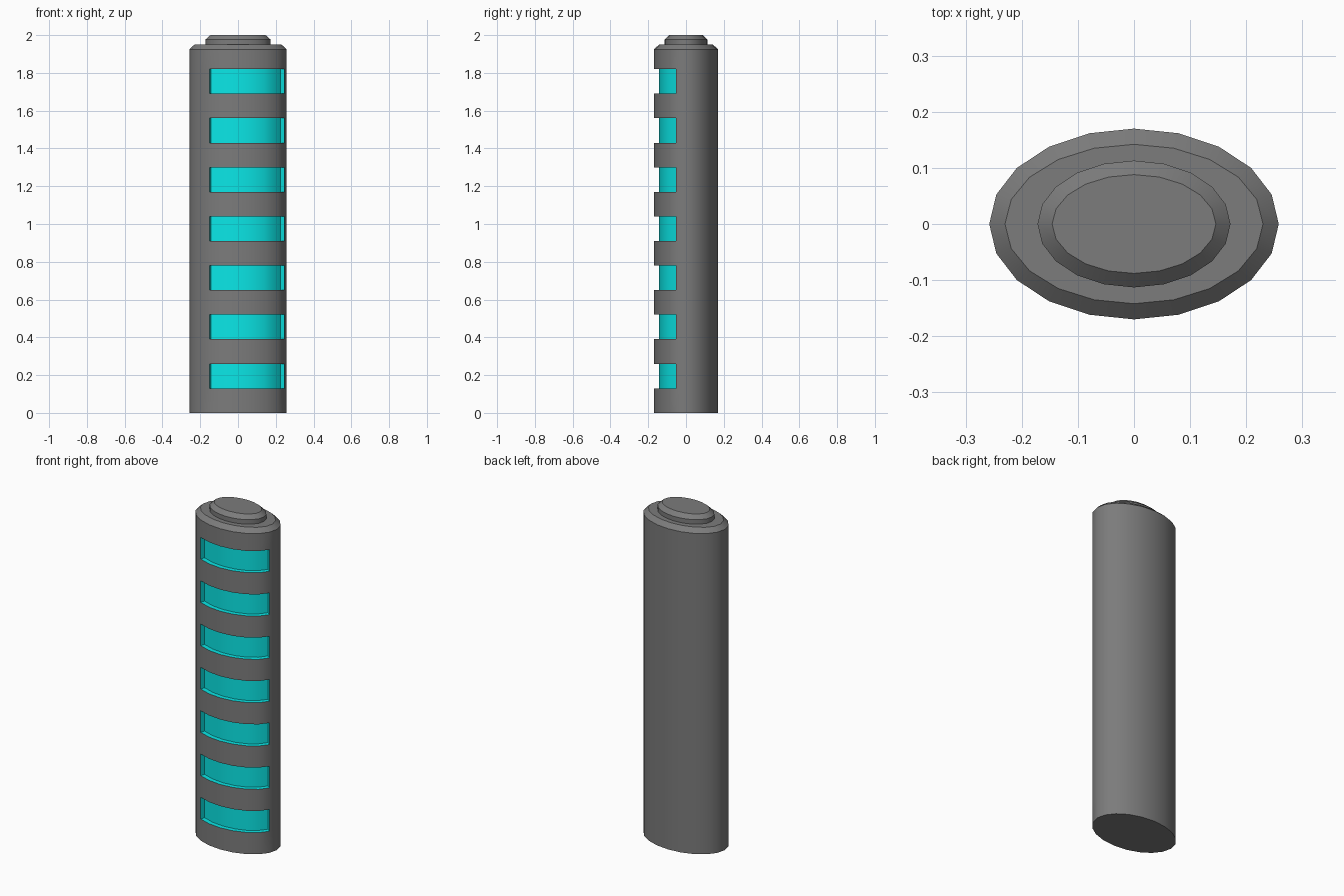
import bpy, bmesh
from math import sin, cos, radians
from mathutils import Vector

if "Cube" in bpy.data.objects:
    bpy.data.objects.remove(bpy.data.objects["Cube"])

SIDES = 20
A, B = 0.258, 0.17          # half width and half depth of the body
STEP = 0.13                 # height of each slot and of each gap
SLOT_COUNT = 7
FIRST, LAST = 13, 19        # corner numbers where a slot starts and ends
DEPTH = 0.027


def make_material(name, color):
    mat = bpy.data.materials.new(name)
    mat.diffuse_color = (*color, 1)
    mat.use_nodes = True
    mat.node_tree.nodes["Principled BSDF"].inputs["Base Color"].default_value = mat.diffuse_color
    return mat


dark_grey = make_material("dark_grey", (0.2, 0.2, 0.2))
teal = make_material("teal", (0.003, 0.8, 0.8))


def ellipse(a, b):
    return [Vector((a * cos(radians(18 * k)), b * sin(radians(18 * k)), 0))
            for k in range(SIDES)]


def at(p, z):
    return (p.x, p.y, z)


def finish(name, bm, material):
    bmesh.ops.remove_doubles(bm, verts=bm.verts, dist=1e-5)
    mesh = bpy.data.meshes.new(name)
    bm.to_mesh(mesh)
    bm.free()
    mesh.materials.append(material)
    obj = bpy.data.objects.new(name, mesh)
    bpy.context.collection.objects.link(obj)
    bpy.ops.object.select_all(action='DESELECT')
    obj.select_set(True)
    bpy.context.view_layer.objects.active = obj
    bpy.ops.object.shade_smooth_by_angle(angle=radians(35))
    return obj


def loft(name, levels, skip=lambda row, k: False):
    """Skin stacked ellipses (a, b, z), close both ends, leave skipped quads open."""
    bm = bmesh.new()
    rings = [[bm.verts.new(at(p, z)) for p in ellipse(a, b)] for a, b, z in levels]
    for row, (lo, hi) in enumerate(zip(rings, rings[1:])):
        for k in range(SIDES):
            n = (k + 1) % SIDES
            if not skip(row, k):
                bm.faces.new((lo[k], lo[n], hi[n], hi[k]))
    bm.faces.new(rings[0][::-1])
    bm.faces.new(rings[-1])
    return finish(name, bm, dark_grey)


# Body with open slots and a chamfered top
body_levels = [(A, B, STEP * i) for i in range(15)]
body_levels += [(A, B, 1.925), (A - 0.028, B - 0.028, 1.95)]
loft("body", body_levels,
     lambda row, k: row % 2 == 1 and row < 2 * SLOT_COUNT and FIRST <= k < LAST)

# Raised cap
loft("top_cap", [(0.172, 0.113, 1.95), (0.172, 0.113, 1.977), (0.146, 0.088, 2.0)])

# Recessed coloured slots
outer = ellipse(A, B)[FIRST:LAST + 1]
normals = []
for p, q in zip(outer, outer[1:]):
    t = (q - p).normalized()
    normals.append(Vector((t.y, -t.x, 0)))
inner = []
for i, p in enumerate(outer):
    n = (normals[max(i - 1, 0)] + normals[min(i, len(normals) - 1)]).normalized()
    inner.append(p - n * DEPTH)

bm = bmesh.new()


def quad(*points):
    bm.faces.new([bm.verts.new(at(p, z)) for p, z in points])


for s in range(SLOT_COUNT):
    z0 = STEP * (2 * s + 1)
    z1 = z0 + STEP
    for i in range(len(outer) - 1):
        o, o2, p, p2 = outer[i], outer[i + 1], inner[i], inner[i + 1]
        quad((p, z0), (p2, z0), (p2, z1), (p, z1))
        quad((o, z0), (o2, z0), (p2, z0), (p, z0))
        quad((p, z1), (p2, z1), (o2, z1), (o, z1))
    quad((inner[0], z0), (inner[0], z1), (outer[0], z1), (outer[0], z0))
    quad((inner[-1], z0), (outer[-1], z0), (outer[-1], z1), (inner[-1], z1))
finish("light_slots", bm, teal)
